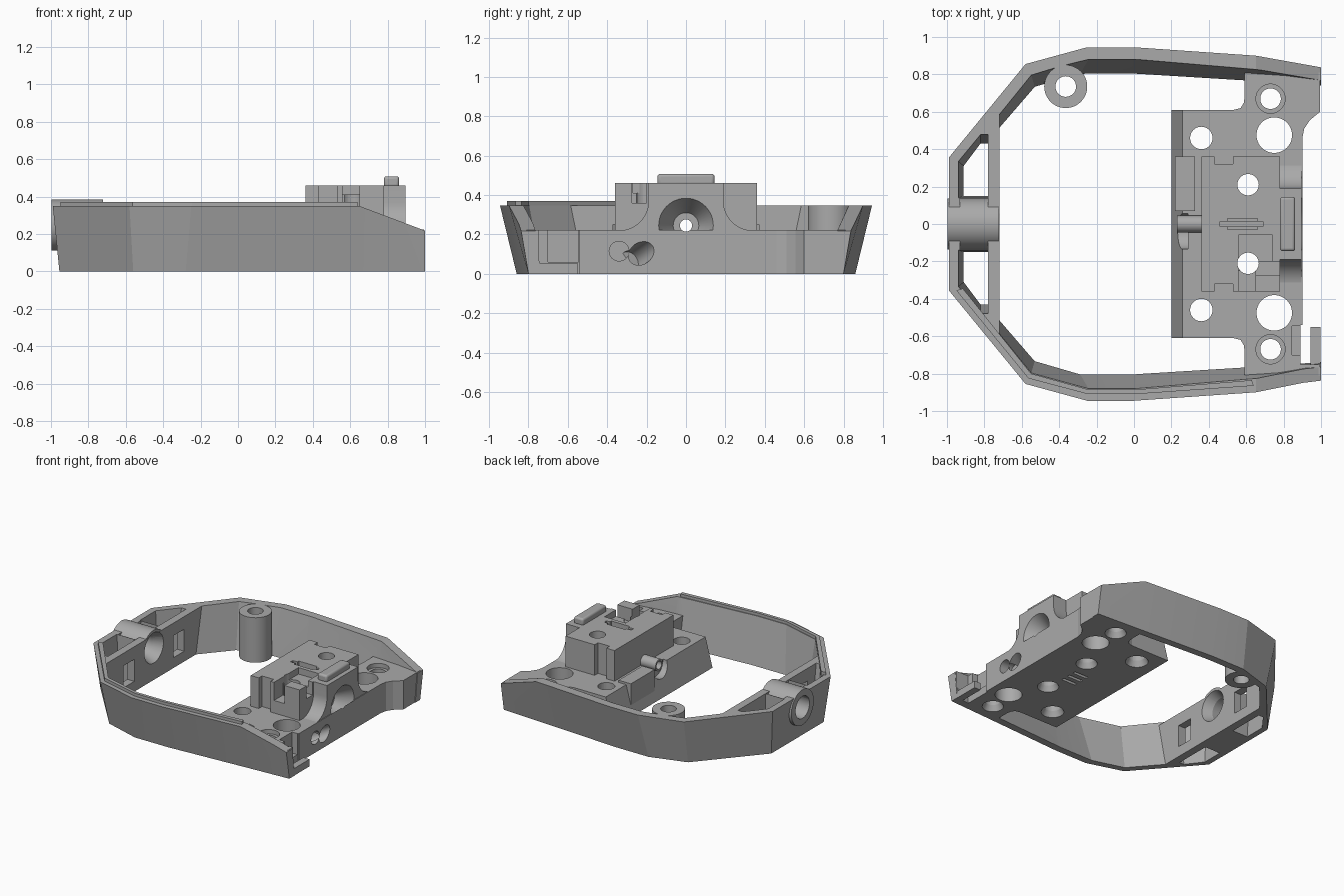
import bpy, bmesh, math
from mathutils import Matrix, Vector

if "Cube" in bpy.data.objects:
    bpy.data.objects.remove(bpy.data.objects["Cube"])

grey = bpy.data.materials.new("mid_grey")
grey.diffuse_color = (0.40, 0.40, 0.40, 1)
grey.use_nodes = True
grey.node_tree.nodes["Principled BSDF"].inputs["Base Color"].default_value = grey.diffuse_color


def prism(name, bottom, top, z0, z1):
    """Loft between two matching outlines."""
    bm = bmesh.new()
    a = [bm.verts.new((x, y, z0)) for x, y in bottom]
    b = [bm.verts.new((x, y, z1)) for x, y in top]
    n = len(a)
    bm.faces.new(a[::-1])
    bm.faces.new(b)
    for i in range(n):
        j = (i + 1) % n
        bm.faces.new((a[i], a[j], b[j], b[i]))
    return finish(name, bm)


def finish(name, bm):
    bmesh.ops.recalc_face_normals(bm, faces=bm.faces)
    me = bpy.data.meshes.new(name)
    bm.to_mesh(me)
    bm.free()
    me.materials.append(grey)
    ob = bpy.data.objects.new(name, me)
    bpy.context.collection.objects.link(ob)
    return ob


def box(name, x0, x1, y0, y1, z0, z1):
    p = [(x0, y0), (x1, y0), (x1, y1), (x0, y1)]
    return prism(name, p, p, z0, z1)


def rod(name, start, end, r0, r1=None):
    """Cylinder or cone between two points."""
    s, e = Vector(start), Vector(end)
    d = e - s
    bm = bmesh.new()
    m = Matrix.Translation((s + e) / 2) @ d.to_track_quat('Z', 'Y').to_matrix().to_4x4()
    bmesh.ops.create_cone(bm, cap_ends=True, segments=48, radius1=r0,
                          radius2=r0 if r1 is None else r1, depth=d.length, matrix=m)
    return finish(name, bm)


def side_prism(name, pts, lo, hi, axis):
    """Extrude a profile (xz along y, or yz along x)."""
    ob = prism(name, pts, pts, lo, hi)
    for v in ob.data.vertices:
        a, b, c = v.co
        v.co = (a, c, b) if axis == 'Y' else (c, a, b)
    bm = bmesh.new()
    bm.from_mesh(ob.data)
    bmesh.ops.recalc_face_normals(bm, faces=bm.faces)
    bm.to_mesh(ob.data)
    bm.free()
    return ob


def combine(target, op, *tools):
    for t in tools:
        m = target.modifiers.new("cut", 'BOOLEAN')
        m.operation, m.solver, m.object = op, 'EXACT', t
        bpy.context.view_layer.objects.active = target
        bpy.ops.object.modifier_apply(modifier=m.name)
        bpy.data.objects.remove(t)


def mirrored(half):
    return half + [(x, -y) for x, y in reversed(half)]


# Ring frame with tapered walls
H = 0.348
out_top = [(1, .86), (.65, .90), (0, .945), (-.25, .945), (-.58, .855), (-.99, .355)]
out_bot = [(1, .80), (.65, .82), (0, .86), (-.28, .86), (-.56, .775), (-.955, .32)]
in_top = [(1.1, .77), (.65, .83), (0, .885), (-.24, .885), (-.55, .80), (-.72, .59)]
in_bot = [(1.1, .73), (.65, .76), (0, .80), (-.29, .80), (-.53, .73), (-.72, .51)]
frame = prism("handle_frame", mirrored(out_bot), mirrored(out_top), 0, H)
opening = prism("opening", mirrored(in_bot), mirrored(in_top), 0, H)
combine(opening, 'DIFFERENCE', rod("boss", (-.365, .735, -.1), (-.365, .735, 1), .115))
# stretch the opening cutter past both faces
for v in opening.data.vertices:
    if v.co.z < 1e-4:
        v.co.z = -.02
    elif v.co.z > H - 1e-4:
        v.co.z = H + .02
combine(frame, 'DIFFERENCE', opening,
        side_prism("end_slope", [(.62, .36), (1.1, .18), (1.1, .6), (.62, .6)], -1.2, 1.2, 'Y'),
        rod("boss_hole", (-.365, .735, -.1), (-.365, .735, 1), .055))

# Pockets and windows in the left end
pt = [(-.94, .14), (-.94, .335), (-.82, .48), (-.78, .48), (-.78, .14)]
pb = [(-.91, .15), (-.91, .31), (-.82, .43), (-.78, .43), (-.78, .15)]
for s in (1, -1):
    combine(frame, 'DIFFERENCE',
            prism("pocket", [(x, s * y) for x, y in pb], [(x, s * y) for x, y in pt], -.01, H + .01),
            box("window", -.80, -.70, min(s * .24, s * .37), max(s * .24, s * .37), .08, .25))

# Left tube, with a waist open above it
combine(frame, 'DIFFERENCE', box("tube_relief", -.93, -.78, -.139, .139, .25, .5))
combine(frame, 'UNION', rod("tube", (-.998, 0, .247), (-.722, 0, .247), .137))
combine(frame, 'DIFFERENCE', rod("tube_bore", (-1.1, 0, .247), (-.6, 0, .247), .085),
        rod("tube_mouth", (-.79, 0, .247), (-.70, 0, .247), .085, .125))

# Base plate with filleted notches and a flared rear corner
edge = [(.20, -.61), (.53, -.61), (.57, -.62), (.588, -.65), (.592, -.69)]
right_top = [(.592, -.82), (.995, -.81), (.995, -.75), (.89, -.75), (.89, -.54), (.90, -.54),
             (.90, .46), (.91, .51), (.94, .555), (.995, .60), (.995, .81), (.592, .82)]
outline = edge + right_top + [(x, -y) for x, y in reversed(edge)]
top = [(.26 if x < .25 else x, y) for x, y in outline]
bot = [(x, y * .96 if abs(y) > .8 else y) for x, y in outline]
combine(frame, 'UNION', prism("plate", bot, top, 0, .223),
        box("latch_arm", .945, .998, -.785, -.55, 0, .055))
combine(frame, 'DIFFERENCE', box("latch_recess", .845, .95, -.70, -.545, .06, .4))

# Raised central block with notched outline, plus front boss with fillets
half = [(.78, .36), (.53, .36), (.53, .32), (.43, .32), (.43, .36), (.36, .36)]
block = mirrored(half)
arc = [(.34 - .15 * math.sin(a), .37 - .15 * math.cos(a))
       for a in (i * math.pi / 24 for i in range(13))]
boss = [(.34, .15)] + arc + [(.19, .46)]
boss = boss + [(-y, z) for y, z in reversed(boss)]
combine(frame, 'UNION', prism("block", block, block, .15, .46),
        side_prism("front_boss", boss, .70, .895, 'X'),
        box("side_step", .22, .325, .07, .36, .03, .24))
combine(frame, 'DIFFERENCE',
        box("top_recess", .56, .74, -.27, -.06, .41, .6),
        box("side_recess", .65, .80, -.275, -.20, .36, .6),
        box("chute", .56, .65, -.40, -.25, .32, .6),
        box("slot_long", .46, .69, -.013, .013, .40, .6),
        box("slot_wide", .50, .66, -.03, .03, .42, .6),
        rod("round_channel", (.1, -.04, .22), (.29, -.04, .22), .095))
combine(frame, 'UNION', rod("pin", (.23, 0, .245), (.45, 0, .245), .045))

# Vertical screw holes
for x, y, r, big in [(.36, .46, .06, .085), (.75, .475, .095, .095),
                     (.73, .67, .055, .08), (.61, .21, .057, .08)]:
    for s in (1, -1):
        combine(frame, 'DIFFERENCE', rod("hole", (x, s * y, -.1), (x, s * y, 1), r))
        if big > r:
            combine(frame, 'DIFFERENCE',
                    rod("countersink", (x, s * y, -.01), (x, s * y, .045), big, r * .98))
        if x == .73:
            combine(frame, 'DIFFERENCE', rod("counterbore", (x, s * y, .19), (x, s * y, .5), .078))

# Conical socket, through bore and small side holes on the right face
combine(frame, 'DIFFERENCE',
        rod("bore", (.1, 0, .245), (1.1, 0, .245), .031),
        rod("socket", (.90, 0, .245), (.78, 0, .245), .142, .065),
        rod("side_hole", (.8, -.34, .115), (1, -.34, .115), .05),
        rod("oblique_hole", (.80, -.29, .06), (.96, -.19, .13), .055))
for y in (-.06, 0, .06):
    combine(frame, 'DIFFERENCE', box("under_slot", .48, .60, y - .012, y + .012, -.01, .05))

# Rounded tab on top of the front boss
tab = box("top_tab", .78, .862, -.145, .145, .45, .508)
bev = tab.modifiers.new("round", 'BEVEL')
bev.width, bev.segments = .015, 3

# Raised lip along the front rim
path = [(-.95, -.355), (-.565, -.825), (-.245, -.91), (0, -.91), (.64, -.865)]
inner = [(-.915, -.345), (-.55, -.80), (-.24, -.886), (0, -.886), (.63, -.835)]
lip = prism("rim_lip", path + inner[::-1], path + inner[::-1], H - .02, .37)

for ob in (frame, tab, lip):
    bpy.ops.object.select_all(action='DESELECT')
    ob.select_set(True)
    bpy.context.view_layer.objects.active = ob
    bpy.ops.object.shade_smooth_by_angle(angle=math.radians(10))
